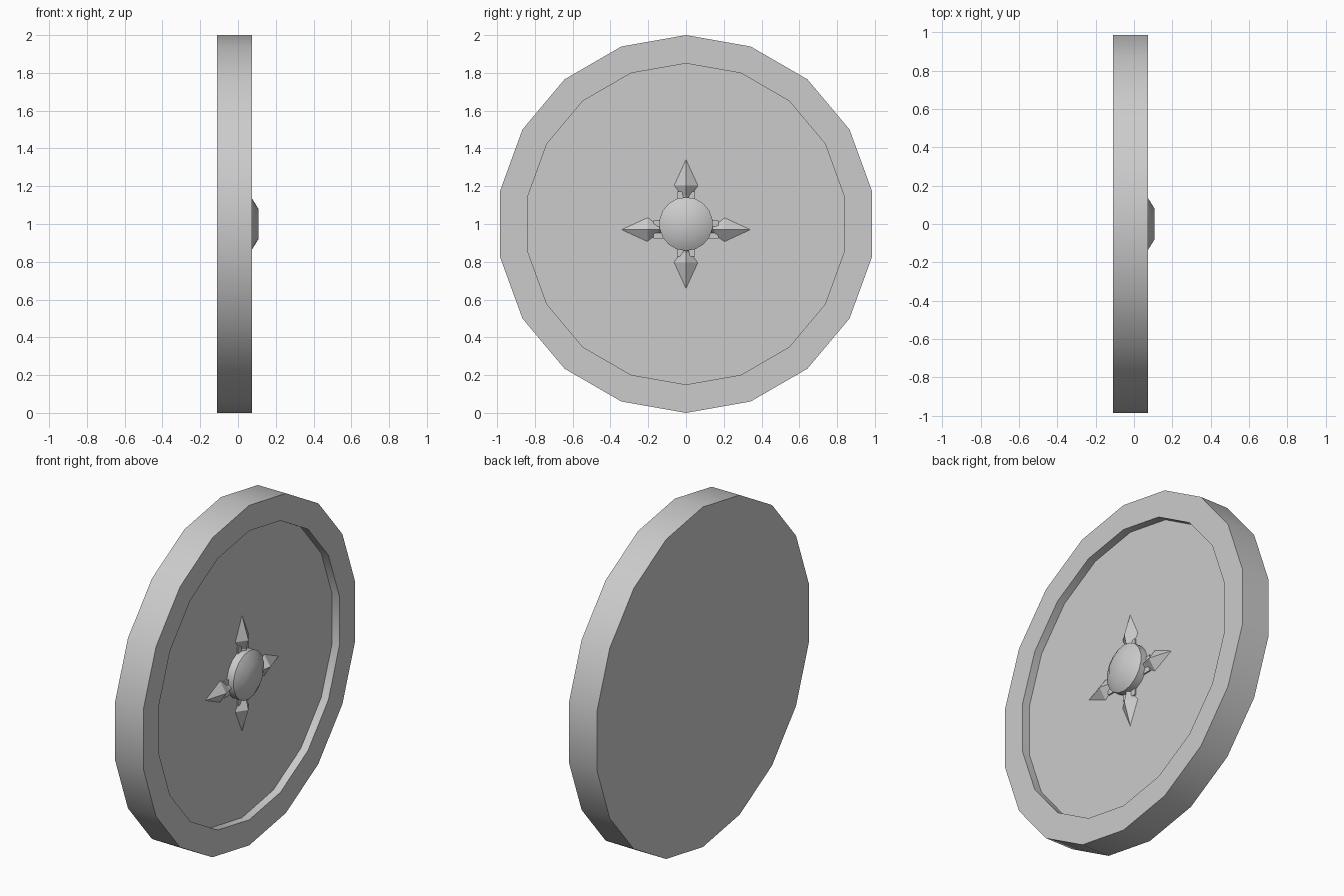
import bpy
from math import sin, cos, pi

if "Cube" in bpy.data.objects:
    bpy.data.objects.remove(bpy.data.objects["Cube"])


def make(name, verts, faces, smooth=False):
    me = bpy.data.meshes.new(name)
    me.from_pydata(verts, [], faces)
    me.update()
    ob = bpy.data.objects.new(name, me)
    bpy.context.collection.objects.link(ob)
    bpy.ops.object.select_all(action='DESELECT')
    bpy.context.view_layer.objects.active = ob
    ob.select_set(True)
    bpy.ops.object.mode_set(mode='EDIT')
    bpy.ops.mesh.select_all(action='SELECT')
    bpy.ops.mesh.normals_make_consistent(inside=False)
    bpy.ops.object.mode_set(mode='OBJECT')
    if smooth:
        bpy.ops.object.shade_smooth_by_angle(angle=0.7)
    return ob


def lathe(name, profile, n):
    """Spin (radius, x) rings around the x axis at z = 1, capping both ends."""
    verts = [(x, r * sin(2 * pi * i / n), 1 + r * cos(2 * pi * i / n))
             for r, x in profile for i in range(n)]
    faces = [(k * n + i, k * n + (i + 1) % n, (k + 1) * n + (i + 1) % n, (k + 1) * n + i)
             for k in range(len(profile) - 1) for i in range(n)]
    last = (len(profile) - 1) * n
    faces += [tuple(range(n)), tuple(range(last, last + n))]
    return make(name, verts, faces, True)


FLOOR = 0.026

# Shield body: 18-sided disc with raised rim and recessed face
lathe("shield_body", [(1, -0.11), (1, 0.073), (0.85, 0.073), (0.85, FLOOR)], 18)

# Central boss with domed cap
lathe("boss", [(0.142, FLOOR - 0.01), (0.142, 0.07), (0.08, 0.108)], 18)

# Four ridged spear points, each with a small collar under it
for name, a, cz in (("top", pi / 2, 1), ("bottom", -pi / 2, 1),
                    ("right", 0, 0.97), ("left", pi, 0.97)):
    def place(d, s, x):
        return (x, d * cos(a) - s * sin(a), cz + d * sin(a) + s * cos(a))

    lo = FLOOR - 0.005
    outline = [(0.12, 0.028), (0.15, 0.028), (0.205, 0.07), (0.357, 0),
               (0.205, -0.07), (0.15, -0.028), (0.12, -0.028)]
    pts = [place(d, s, lo) for d, s in outline]
    pts += [place(0.12, 0, 0.055), place(0.15, 0, 0.055), place(0.205, 0, 0.068)]
    make(name + "_spear_point", pts,
         [(0, 1, 8, 7), (1, 2, 9, 8), (2, 3, 9), (3, 4, 9),
          (4, 5, 8, 9), (5, 6, 7, 8), (6, 0, 7), (0, 1, 2, 3, 4, 5, 6)])

    box = [place(d, s, x) for x in (lo, 0.035) for d, s in
           ((0.11, -0.048), (0.172, -0.048), (0.172, 0.048), (0.11, 0.048))]
    make(name + "_collar", box,
         [(0, 1, 2, 3), (4, 5, 6, 7)] + [(i, (i + 1) % 4, 4 + (i + 1) % 4, 4 + i) for i in range(4)])
